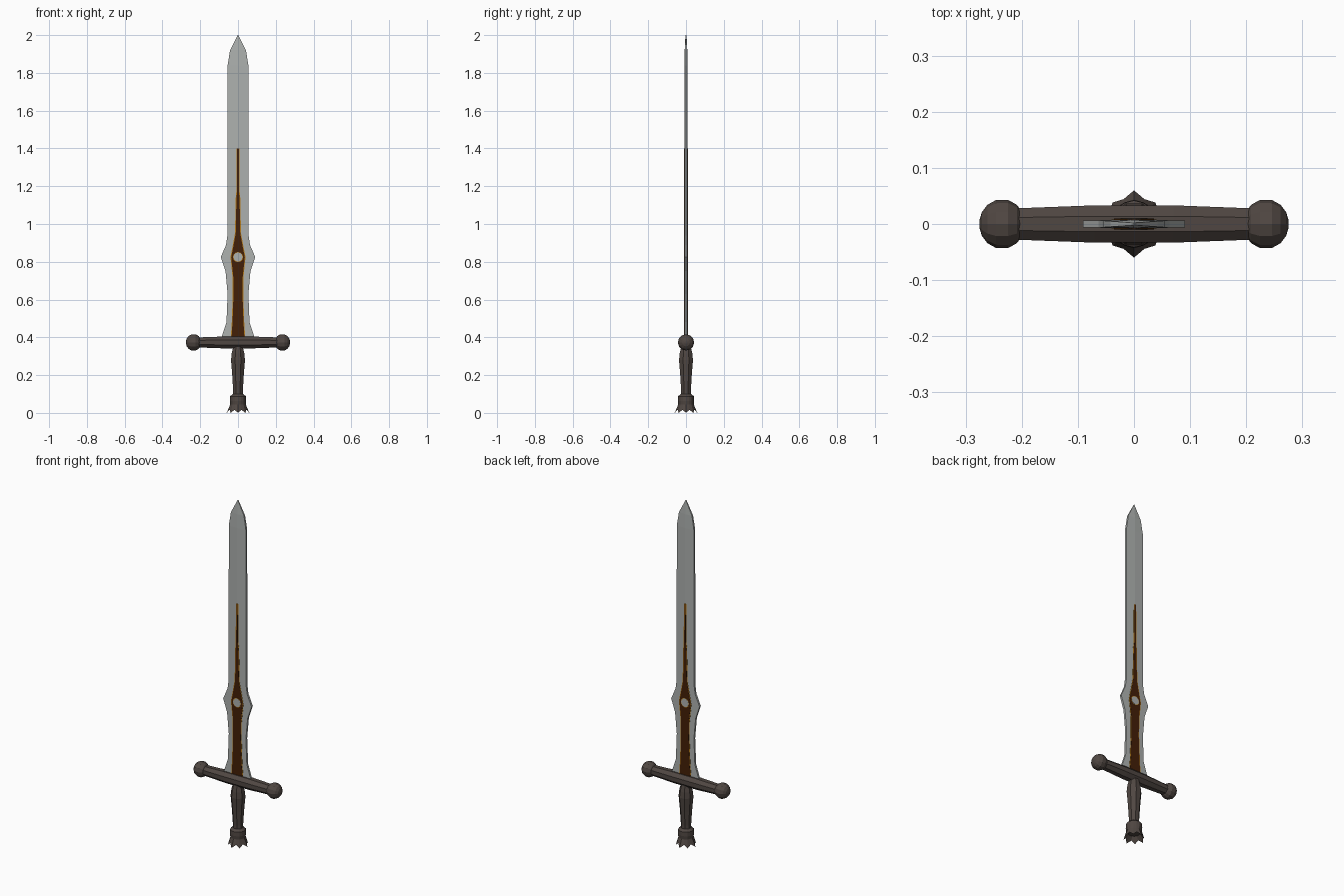
import bpy, bmesh, math

if "Cube" in bpy.data.objects:
    bpy.data.objects.remove(bpy.data.objects["Cube"])


def material(name, rgb):
    m = bpy.data.materials.new(name)
    m.diffuse_color = (*rgb, 1)
    m.use_nodes = True
    m.node_tree.nodes["Principled BSDF"].inputs["Base Color"].default_value = m.diffuse_color
    return m


STEEL = material("grey steel", (0.42, 0.44, 0.43))
IRON = material("dark brown iron", (0.080, 0.063, 0.055))
BROWN = material("dark brown inlay", (0.056, 0.014, 0.002))
GOLD = material("gold trim", (0.46, 0.20, 0.012))


def loft(name, rings, mat):
    """Skin a closed solid over rings of equal point count."""
    bm = bmesh.new()
    vs = [[bm.verts.new(p) for p in ring] for ring in rings]
    n = len(vs[0])
    for a, b in zip(vs, vs[1:]):
        for i in range(n):
            j = (i + 1) % n
            bm.faces.new((a[i], a[j], b[j], b[i]))
    bm.faces.new(vs[0][::-1])
    bm.faces.new(vs[-1])
    bmesh.ops.recalc_face_normals(bm, faces=bm.faces)
    me = bpy.data.meshes.new(name)
    bm.to_mesh(me)
    bm.free()
    me.materials.append(mat)
    ob = bpy.data.objects.new(name, me)
    bpy.context.collection.objects.link(ob)
    return ob


def circle(r, n, offset=0.0):
    return [(r * math.cos(2 * math.pi * (i + offset) / n),
             r * math.sin(2 * math.pi * (i + offset) / n)) for i in range(n)]


# Blade: shallow central ridge and blunt edges (z, half width, ridge, edge)
blade = [(0.39, 0.090, 0.008, 0.006), (0.41, 0.084, 0.008, 0.006),
         (0.48, 0.061, 0.008, 0.006), (0.63, 0.055, 0.008, 0.006),
         (0.75, 0.066, 0.008, 0.006), (0.825, 0.091, 0.008, 0.006),
         (0.89, 0.063, 0.008, 0.006), (0.94, 0.056, 0.008, 0.006),
         (1.84, 0.055, 0.008, 0.006), (1.92, 0.042, 0.007, 0.005),
         (2.00, 0.001, 0.003, 0.002)]
loft("blade", [[(w, -e, z), (w, e, z), (0, t, z), (-w, e, z), (-w, -e, z), (0, -t, z)]
               for z, w, t, e in blade], STEEL)

# Inlay running up both faces, with a gold rim just below it
inlay = [(0.40, 0.034), (0.48, 0.029), (0.62, 0.024), (0.72, 0.025),
         (0.825, 0.036), (0.88, 0.025), (0.95, 0.012), (1.14, 0.008),
         (1.17, 0.005), (1.40, 0.004)]


def slab(name, rim, depth, mat):
    loft(name, [[(w + rim, -depth, z), (w + rim, depth, z),
                 (-w - rim, depth, z), (-w - rim, -depth, z)]
                for z, w in inlay], mat)


slab("inlay_rim", 0.004, 0.0084, GOLD)
slab("inlay", 0.0, 0.0094, BROWN)

# Round stud at the widest point of the blade, with a gold rim
for name, r, d, mat in (("stud_rim", 0.027, 0.0099, GOLD), ("stud", 0.024, 0.0106, STEEL)):
    loft(name, [[(x, y, 0.825 + z) for x, z in circle(r, 12)] for y in (-d, d)], mat)

# Crossguard: octagonal bar, thicker in the middle
loft("crossguard", [[(x, y, 0.373 + z * 0.95) for y, z in circle(r, 8, 0.5)]
                    for x, r in ((-0.215, 0.030), (-0.07, 0.036),
                                 (0.07, 0.036), (0.215, 0.030))], IRON)

# Faceted ball ends
for side, s in (("left", -1), ("right", 1)):
    angles = [math.radians(a) for a in (-62, -40, -15, 15, 40, 62, 82)]
    loft("guard_ball_" + side,
         [[(s * (0.235 + 0.041 * math.sin(a)), y, 0.373 + z)
           for y, z in circle(0.0445 * math.cos(a), 12)] for a in angles], IRON)

# Grip
loft("grip", [[(x, y, z) for x, y in circle(r, 8, 0.5)]
              for z, r in ((0.08, 0.028), (0.12, 0.028), (0.20, 0.033), (0.28, 0.040),
                           (0.315, 0.036), (0.36, 0.025))], IRON)


# Pommel: collar flaring into a shallow crown of points, hollow underneath
def crown(axis, diagonal, valley, z, drop=0.0):
    radii = (axis, valley, diagonal, valley)
    return [(x * radii[i % 4], y * radii[i % 4], z - drop * (i % 2 == 0))
            for i, (x, y) in enumerate(circle(1, 16))]


loft("pommel", [crown(0.028, 0.028, 0.028, 0.100), crown(0.042, 0.042, 0.041, 0.088),
                crown(0.043, 0.043, 0.042, 0.064), crown(0.041, 0.041, 0.039, 0.045),
                crown(0.060, 0.054, 0.048, 0.017, 0.017),
                crown(0.030, 0.030, 0.030, 0.034)], IRON)
